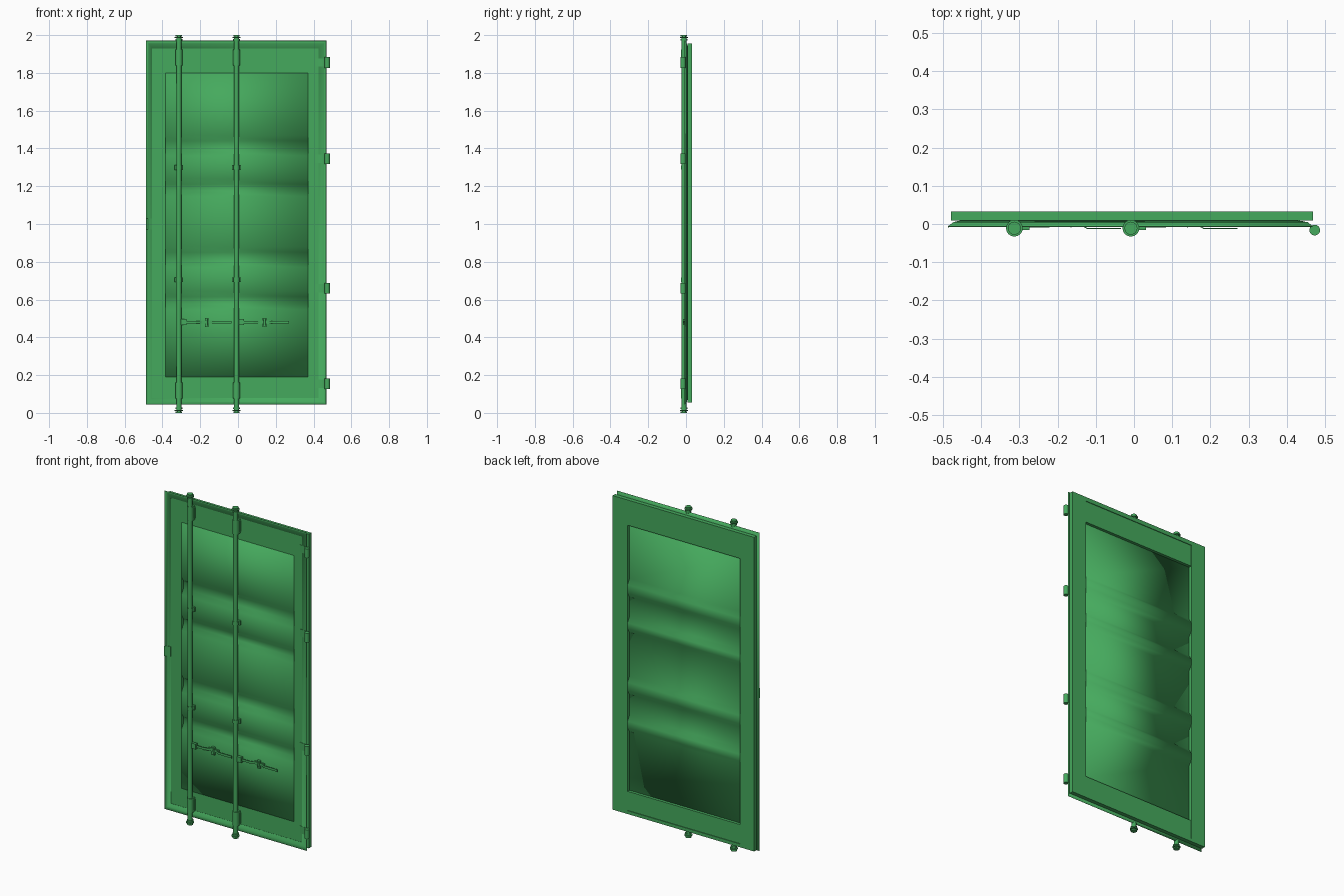
import bpy, bmesh, math
from mathutils import Matrix, Vector

if "Cube" in bpy.data.objects:
    bpy.data.objects.remove(bpy.data.objects["Cube"])

mat = bpy.data.materials.new("door_green")
mat.diffuse_color = (0.06, 0.4, 0.11, 1)
mat.use_nodes = True
mat.node_tree.nodes["Principled BSDF"].inputs["Base Color"].default_value = mat.diffuse_color


def finish(name, bm, smooth=None):
    bmesh.ops.recalc_face_normals(bm, faces=bm.faces)
    me = bpy.data.meshes.new(name)
    bm.to_mesh(me)
    bm.free()
    ob = bpy.data.objects.new(name, me)
    bpy.context.collection.objects.link(ob)
    me.materials.append(mat)
    if smooth:
        bpy.ops.object.select_all(action='DESELECT')
        ob.select_set(True)
        bpy.context.view_layer.objects.active = ob
        bpy.ops.object.shade_smooth_by_angle(angle=math.radians(smooth))
    return ob


def add_box(bm, x, y, z):
    c = Vector([(a + b) / 2 for a, b in (x, y, z)])
    s = [b - a for a, b in (x, y, z)]
    bmesh.ops.create_cube(bm, size=1, matrix=Matrix.Translation(c) @ Matrix.Diagonal((*s, 1)))


def add_cyl(bm, x, y, z0, z1, r0, r1=None, n=16):
    bmesh.ops.create_cone(bm, cap_ends=True, segments=n, radius1=r0, radius2=r0 if r1 is None else r1,
                          depth=z1 - z0, matrix=Matrix.Translation((x, y, (z0 + z1) / 2)))


def add_prism(bm, pts, axis, a, b):
    """Extrude an outline: (x, y) along z, or (y, z) along x."""
    make = (lambda p, t: (p[0], p[1], t)) if axis == 'z' else (lambda p, t: (t, p[0], p[1]))
    lo = [bm.verts.new(make(p, a)) for p in pts]
    hi = [bm.verts.new(make(p, b)) for p in pts]
    bm.faces.new(lo)
    bm.faces.new(hi)
    for i in range(len(pts)):
        j = (i + 1) % len(pts)
        bm.faces.new((lo[i], lo[j], hi[j], hi[i]))


def strip(path, t):
    """Closed outline of thickness t around an open (x, y) path."""
    return path + [(x, y + t) for x, y in reversed(path)]


# Side posts
for name, x in (("left_post", (-0.479, -0.385)), ("right_post", (0.37, 0.468))):
    bm = bmesh.new()
    add_box(bm, x, (0.009, 0.033), (0.055, 1.955))
    finish(name, bm)

# Top and bottom rails, each with a thicker outer lip
for name, lip, rail in (("top_rail", (1.93, 1.955), (1.80, 1.93)),
                        ("bottom_rail", (0.055, 0.075), (0.075, 0.19))):
    bm = bmesh.new()
    add_box(bm, (-0.385, 0.37), (0.009, 0.033), lip)
    add_box(bm, (-0.385, 0.37), (0.009, 0.029), rail)
    finish(name, bm)

# Corrugated panel with four grooves that bulge to the back
front, deep, thick = 0.010, 0.0295, 0.003
path = [(front, 1.80)]
for top, bot in ((1.47, 1.36), (1.24, 1.145), (0.88, 0.77), (0.645, 0.545)):
    path += [(front, top), (deep, top - 0.03), (deep, bot + 0.03), (front, bot)]
path.append((front, 0.19))
bm = bmesh.new()
rows = [[bm.verts.new((x, y, z)) for x in (-0.385, 0.37)] for y, z in path]
for a, b in zip(rows, rows[1:]):
    bm.faces.new((a[0], a[1], b[1], b[0]))
panel = finish("corrugated_panel", bm, 60)
mod = panel.modifiers.new("thickness", 'SOLIDIFY')
mod.thickness = thick
mod.offset = 0

# Flared sealing lip around the front edge
bm = bmesh.new()
loops = []
for x0, x1, z0, z1, y in ((-0.455, 0.425, 0.08, 1.93, 0.008), (-0.472, 0.455, 0.06, 1.955, 0.004),
                          (-0.487, 0.467, 0.045, 1.97, -0.007)):
    loops.append([bm.verts.new((x, y, z)) for x, z in ((x0, z0), (x1, z0), (x1, z1), (x0, z1))])
for a, b in zip(loops, loops[1:]):
    for i in range(4):
        j = (i + 1) % 4
        bm.faces.new((a[i], a[j], b[j], b[i]))
seal = finish("sealing_lip", bm, 40)
mod = seal.modifiers.new("thickness", 'SOLIDIFY')
mod.thickness = 0.002
mod.offset = 0

# Edge catch on the left side
bm = bmesh.new()
add_prism(bm, strip([(-0.455, 0.006), (-0.472, 0.0), (-0.487, -0.010)], 0.003), 'z', 0.97, 1.03)
finish("edge_catch", bm)

# Hinges: curved blade ending in a knuckle
for i, z in enumerate((1.855, 1.345, 0.66, 0.155)):
    bm = bmesh.new()
    blade = [(0.41, 0.007), (0.44, 0.004), (0.456, -0.003), (0.466, -0.014)]
    add_prism(bm, strip(blade, 0.004), 'z', z - 0.022, z + 0.022)
    add_cyl(bm, 0.473, -0.016, z - 0.028, z + 0.028, 0.014)
    finish(f"hinge_{i + 1}", bm, 40)

BAR_Y = -0.011
for side, bx in (("left", -0.313), ("right", -0.008)):
    # Locking bar
    bm = bmesh.new()
    add_cyl(bm, bx, BAR_Y, 0.01, 1.99, 0.0135)
    finish(f"{side}_locking_bar", bm, 40)

    # End cams: stacked discs, mirrored top and bottom
    for end, f in (("bottom", lambda h: h), ("top", lambda h: 2 - h)):
        bm = bmesh.new()
        for h0, h1, r in ((0.0, 0.007, 0.017), (0.010, 0.016, 0.022), (0.021, 0.028, 0.018)):
            za, zb = sorted((f(h0), f(h1)))
            add_cyl(bm, bx, BAR_Y, za, zb, r)
        add_cyl(bm, bx, BAR_Y, *sorted((f(0.0), f(0.04))), 0.010)
        finish(f"{side}_{end}_cam", bm, 40)

        # Bearing housing wrapped round the bar, with a fixing plate
        bm = bmesh.new()
        za, zb = sorted((f(0.075), f(0.16)))
        arc = [(bx + 0.018 * math.cos(a), BAR_Y - 0.0155 * math.sin(a))
               for a in (math.pi * k / 10 for k in range(11))]
        add_prism(bm, [(bx + 0.018, 0.009)] + arc + [(bx - 0.018, 0.009)], 'z', za, zb)
        add_box(bm, (bx - 0.025, bx + 0.022), (0.002, 0.009), (za + 0.01, zb - 0.01))
        finish(f"{side}_{end}_bearing", bm, 40)

    # Middle bar guides
    for i, z in enumerate((1.30, 0.705)):
        bm = bmesh.new()
        add_box(bm, (bx - 0.023, bx + 0.023), (-0.004, 0.009), (z - 0.013, z + 0.013))
        add_cyl(bm, bx, BAR_Y, z - 0.011, z + 0.011, 0.0165)
        finish(f"{side}_bar_guide_{i + 1}", bm, 40)

    # Handle hub and bent flat handle
    bm = bmesh.new()
    add_box(bm, (bx + 0.005, bx + 0.04), (-0.016, 0.001), (0.464, 0.496))
    grip = [(0.035, -0.009), (0.09, -0.009), (0.123, 0.0), (0.168, 0.0), (0.190, -0.013), (0.279, -0.013)]
    add_prism(bm, strip([(bx + x, y) for x, y in grip], 0.003), 'z', 0.473, 0.487)
    finish(f"{side}_handle", bm)

    # Handle catch fixed to the panel
    bm = bmesh.new()
    cx = bx + 0.148
    add_box(bm, (cx - 0.035, cx + 0.035), (0.004, 0.010), (0.470, 0.490))
    add_box(bm, (cx - 0.010, cx + 0.010), (-0.006, 0.008), (0.488, 0.502))
    add_box(bm, (cx - 0.010, cx + 0.010), (-0.006, 0.008), (0.456, 0.472))
    add_cyl(bm, cx, -0.003, 0.462, 0.498, 0.006, n=10)
    finish(f"{side}_handle_catch", bm, 40)
